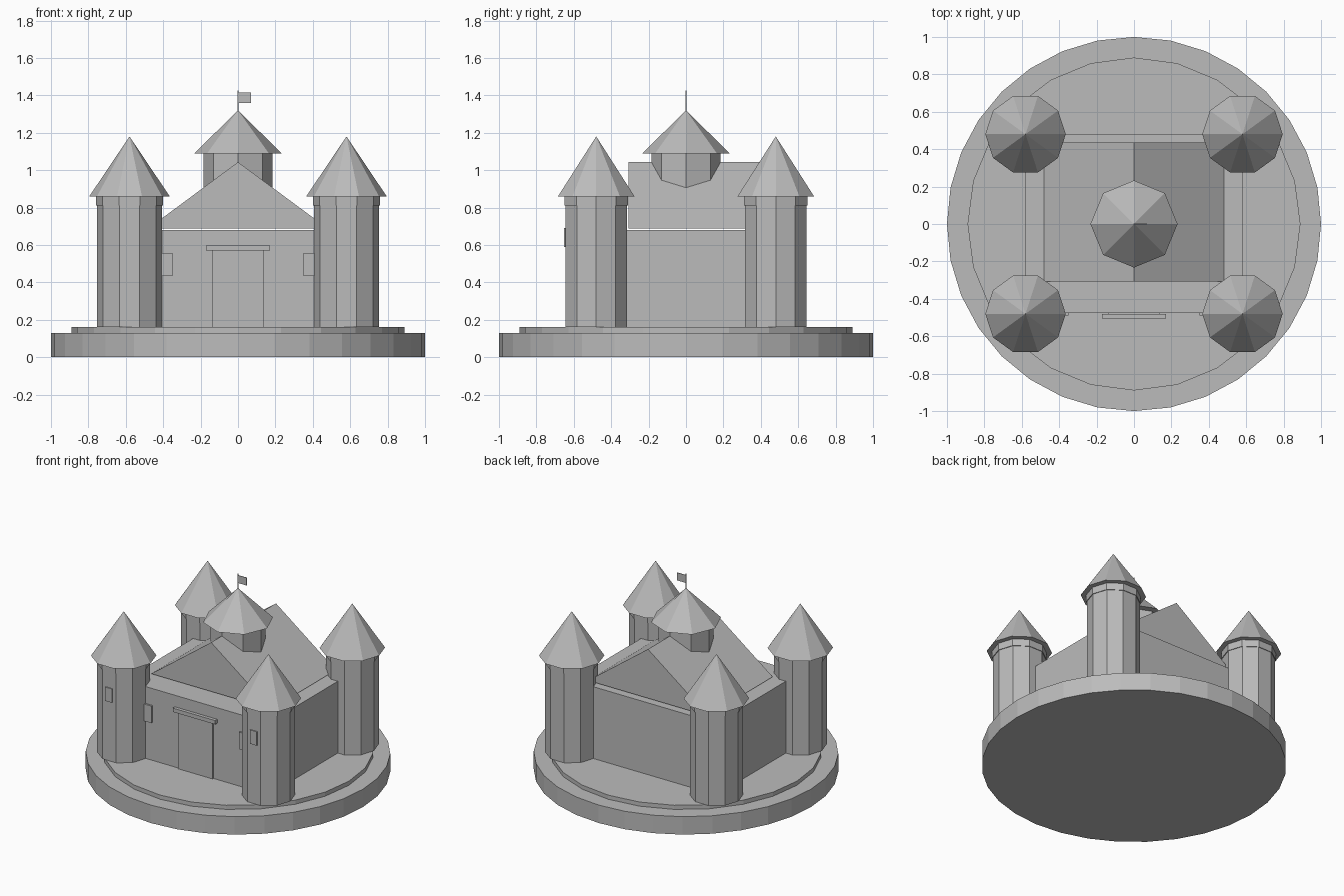
import bpy, bmesh, math

if "Cube" in bpy.data.objects:
    bpy.data.objects.remove(bpy.data.objects["Cube"])

stone = bpy.data.materials.new("grey stone")
stone.diffuse_color = (0.5, 0.5, 0.5, 1)
stone.use_nodes = True
stone.node_tree.nodes["Principled BSDF"].inputs["Base Color"].default_value = stone.diffuse_color


def finish(name, bm):
    bmesh.ops.recalc_face_normals(bm, faces=bm.faces[:])
    me = bpy.data.meshes.new(name)
    bm.to_mesh(me)
    bm.free()
    me.materials.append(stone)
    ob = bpy.data.objects.new(name, me)
    bpy.context.collection.objects.link(ob)
    return ob


def box(name, x0, x1, y0, y1, z0, z1):
    bm = bmesh.new()
    bmesh.ops.create_cube(bm, size=1)
    for v in bm.verts:
        v.co.x = x1 if v.co.x > 0 else x0
        v.co.y = y1 if v.co.y > 0 else y0
        v.co.z = z1 if v.co.z > 0 else z0
    return finish(name, bm)


def prism(name, sides, r0, r1, z0, z1, x=0, y=0):
    """Upright cylinder or cone with a corner on +x."""
    bm = bmesh.new()

    def ring(r, z):
        return [bm.verts.new((x + r * math.cos(math.tau * i / sides),
                              y + r * math.sin(math.tau * i / sides), z))
                for i in range(sides)]
    low = ring(r0, z0)
    bm.faces.new(low[::-1])
    if r1 > 0:
        top = ring(r1, z1)
        bm.faces.new(top)
    else:
        tip = bm.verts.new((x, y, z1))
    for i in range(sides):
        j = (i + 1) % sides
        if r1 > 0:
            bm.faces.new((low[i], low[j], top[j], top[i]))
        else:
            bm.faces.new((low[i], low[j], tip))
    return finish(name, bm)


# Round base in two steps
prism("base", 32, 1.0, 1.0, 0, 0.13)
prism("base_step", 24, 0.89, 0.89, 0.13, 0.16)

# Hall walls
box("hall_walls", -0.58, 0.58, -0.477, 0.48, 0.16, 0.68)

# Gabled roof, resting just clear of the walls
bm = bmesh.new()
ends = [[bm.verts.new((x, y, z)) for x, z in ((-0.48, 0.688), (0.48, 0.688), (0, 1.043))]
        for y in (-0.307, 0.435)]
for end in ends:
    bm.faces.new(end)
for i in range(3):
    j = (i + 1) % 3
    bm.faces.new((ends[0][i], ends[0][j], ends[1][j], ends[1][i]))
finish("hall_roof", bm)

# Door and lintel
box("door", -0.138, 0.138, -0.487, -0.47, 0.16, 0.575)
box("lintel", -0.17, 0.17, -0.504, -0.48, 0.57, 0.598)

# Corner towers, with a window on each front one
for sx, side in ((-1, "left"), (1, "right")):
    for sy, end in ((-1, "front"), (1, "back")):
        x, y, tag = 0.58 * sx, 0.48 * sy, f"{end}_{side}"
        prism(f"tower_{tag}", 10, 0.174, 0.174, 0.16, 0.81, x, y)
        prism(f"tower_band_{tag}", 10, 0.179, 0.179, 0.81, 0.86, x, y)
        prism(f"tower_roof_{tag}", 10, 0.215, 0, 0.86, 1.18, x, y)
    box(f"tower_window_{side}", 0.58 * sx - 0.027, 0.58 * sx + 0.027,
        -0.653, -0.64, 0.59, 0.69)
    box(f"wall_window_{side}", 0.385 * sx - 0.035, 0.385 * sx + 0.035,
        -0.49, -0.47, 0.435, 0.558)

# Central turret rising through the roof
prism("turret", 8, 0.185, 0.185, 0.8, 1.09)
prism("turret_roof", 8, 0.233, 0, 1.09, 1.32)

# Flag
prism("flagpole", 6, 0.004, 0.004, 1.30, 1.425)
box("flag", 0, 0.07, -0.002, 0.002, 1.358, 1.414)
